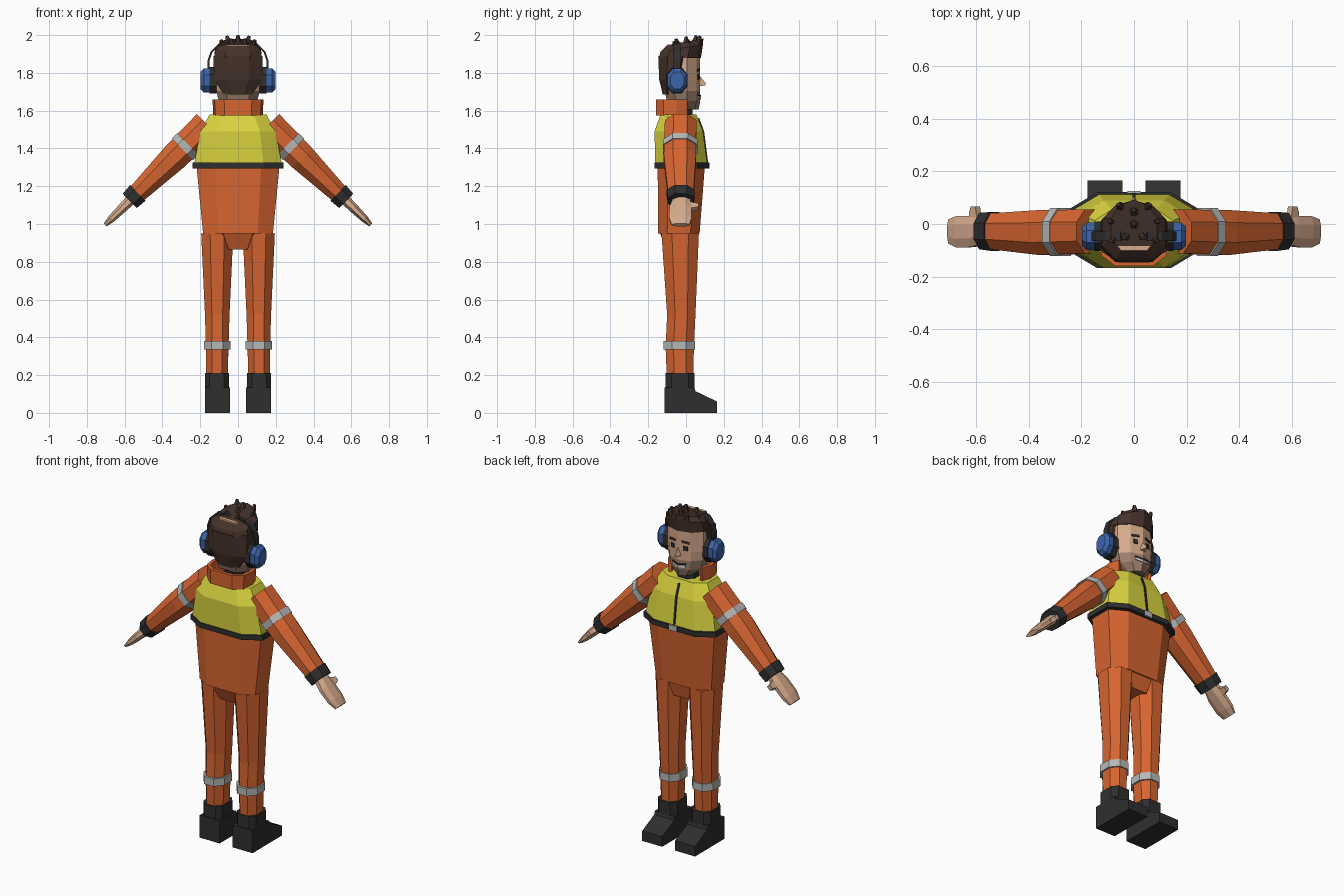
import bpy, bmesh, math
from mathutils import Matrix, Vector

if "Cube" in bpy.data.objects:
    bpy.data.objects.remove(bpy.data.objects["Cube"])


def mat(name, r, g, b):
    m = bpy.data.materials.new(name)
    m.diffuse_color = (r, g, b, 1)
    m.use_nodes = True
    m.node_tree.nodes["Principled BSDF"].inputs["Base Color"].default_value = m.diffuse_color
    return m


ORANGE = mat("orange_cloth", 0.68, 0.13, 0.03)
YELLOW = mat("yellow_vest", 0.70, 0.66, 0.05)
BLACK = mat("black_rubber", 0.028, 0.028, 0.028)
GREY = mat("reflective_grey", 0.47, 0.48, 0.48)
SKIN = mat("skin", 0.66, 0.40, 0.26)
STUBBLE = mat("stubble", 0.33, 0.21, 0.145)
HAIR = mat("brown_hair", 0.060, 0.032, 0.024)
BLUE = mat("blue_plastic", 0.045, 0.13, 0.40)
WHITE = mat("teeth_white", 0.75, 0.73, 0.70)


def finish(name, bm, mats, mirror=False, solid=0):
    bmesh.ops.recalc_face_normals(bm, faces=bm.faces)
    me = bpy.data.meshes.new(name)
    bm.to_mesh(me)
    bm.free()
    for m in mats:
        me.materials.append(m)
    ob = bpy.data.objects.new(name, me)
    bpy.context.collection.objects.link(ob)
    if solid:
        s = ob.modifiers.new("thickness", 'SOLIDIFY')
        s.thickness, s.offset = solid, 0
    if mirror:
        md = ob.modifiers.new("mirror", 'MIRROR')
        md.use_mirror_merge = False
    return ob


def rect8(t, x0, x1, y0, y1, c=0.28):
    """Rectangle with cut corners at height t."""
    a, b = (x1 - x0) * c, (y1 - y0) * c
    return [Vector((x, y, t)) for x, y in (
        (x0 + a, y0), (x1 - a, y0), (x1, y0 + b), (x1, y1 - b),
        (x1 - a, y1), (x0 + a, y1), (x0, y1 - b), (x0, y0 + b))]


def head_ring(z, w, yb, yf):
    """Ten-sided head section with a centre edge at the face."""
    half = [(w * .6, yf - .02), (w, yf - .07), (w, yb + .05), (w * .55, yb)]
    pts = [(0, yf)] + half + [(-x, y) for x, y in reversed(half)]
    return [Vector((x, y, z)) for x, y in pts]


def loft(name, rings, mats, mirror=False, matrix=None, rule=None):
    bm = bmesh.new()
    rows = [[bm.verts.new(matrix @ p if matrix else p) for p in r] for r in rings]
    n = len(rows[0])
    for a, b in zip(rows, rows[1:]):
        for i in range(n):
            bm.faces.new((a[i], a[(i + 1) % n], b[(i + 1) % n], b[i]))
    bm.faces.new(rows[0])
    bm.faces.new(rows[-1])
    if rule:
        for f in bm.faces:
            f.material_index = rule(f.calc_center_median())
    return finish(name, bm, mats, mirror)


def strip(name, edges, m, solid, mirror=False):
    """Sheet through pairs of points, thickened."""
    bm = bmesh.new()
    rows = [(bm.verts.new(a), bm.verts.new(b)) for a, b in edges]
    for (a, b), (c, d) in zip(rows, rows[1:]):
        bm.faces.new((a, b, d, c))
    return finish(name, bm, [m], mirror, solid)


def plate(name, loc, size, m, rz=0, ry=0, mirror=False):
    bm = bmesh.new()
    bmesh.ops.create_cube(bm, size=1)
    bm.transform(Matrix.Translation(loc) @ Matrix.Rotation(rz, 4, 'Z')
                 @ Matrix.Rotation(ry, 4, 'Y') @ Matrix.Diagonal((*size, 1)))
    return finish(name, bm, [m], mirror)


# Legs, shin bands
loft("trouser_leg", [rect8(.19, .055, .168, -.102, .038), rect8(.35, .05, .17, -.108, .042),
                     rect8(.52, .045, .175, -.10, .05), rect8(.95, .025, .195, -.13, .068)],
     [ORANGE], mirror=True)
loft("shin_band", [rect8(z, .04, .18, -.12, .048) for z in (.335, .38)], [GREY], mirror=True)

# Boots: side profile extruded across, plus shaft
prof = [(-.113, 0), (.165, 0), (.165, .06), (.05, .115), (.045, .135), (-.113, .135)]
loft("boot", [[Vector((x, y, z)) for y, z in prof] for x in (.043, .176)], [BLACK], mirror=True)
loft("boot_shaft", [rect8(z, .048, .175, -.108, .045, .2) for z in (.12, .21)], [BLACK], mirror=True)

# Torso and crotch
loft("jacket_lower", [rect8(.95, -.185, .185, -.148, .072, .22),
                      rect8(1.31, -.22, .22, -.15, .10, .22)], [ORANGE])
loft("crotch", [rect8(.865, -.07, .07, -.10, .045, .15),
                rect8(.955, -.115, .115, -.14, .065, .15)], [ORANGE])

# Vest, hem, zip, buckle
loft("vest", [rect8(1.30, -.235, .235, -.162, .115, .21), rect8(1.49, -.2, .2, -.167, .09, .21),
              rect8(1.58, -.15, .15, -.135, .055, .22)], [YELLOW])
loft("vest_hem", [rect8(z, -.241, .241, -.168, .121, .21) for z in (1.295, 1.325)], [BLACK])
strip("zip", [(Vector((-.006, y, z)), Vector((.006, y, z)))
              for y, z in ((.114, 1.32), (.092, 1.49), (.066, 1.56))], BLACK, .008)
plate("buckle", (0, .121, 1.31), (.05, .008, .032), GREY)

# Arms, built along a local axis sloping down and out
ARM = Matrix(((.70, 0, .715, .162), (0, 1, 0, 0), (.715, 0, -.70, 1.525), (0, 0, 0, 1)))


def arm(name, sections, m):
    loft(name, [rect8(t, -h, h, a, b) for t, h, a, b in sections], [m], True, ARM)


arm("sleeve", [(0, .08, -.112, .055), (.25, .073, -.118, .053), (.53, .05, -.095, .04)], ORANGE)
arm("sleeve_band", [(.145, .081, -.122, .061), (.185, .080, -.122, .060)], GREY)
arm("cuff", [(.515, .058, -.102, .046), (.575, .053, -.096, .042)], BLACK)
arm("hand", [(.55, .028, -.065, .02), (.63, .025, -.088, .03),
             (.71, .02, -.09, .03), (.757, .011, -.075, .018)], SKIN)
loft("thumb", [[Vector((x, y, t)) for x, t in ((-.013, t0), (.013, t0), (.013, t1), (-.013, t1))]
               for y, t0, t1 in ((.0, .58, .635), (.04, .60, .64), (.066, .605, .63))],
     [SKIN], True, ARM)

# Neck and open collar
loft("neck", [rect8(z, -.06, .06, -.075, .035) for z in (1.55, 1.66)], [BLACK])
col = [(.105, .005), (.125, -.05), (.115, -.115), (.07, -.15)]
col = col + [(-x, y) for x, y in reversed(col)]
strip("collar", [(Vector((x * .97, y, 1.575)), Vector((x, y, 1.66))) for x, y in col], ORANGE, .02)

# Head with stubble below the cheeks
loft("head", [head_ring(1.605, .055, -.03, .066), head_ring(1.65, .102, -.10, .075),
              head_ring(1.705, .115, -.115, .075), head_ring(1.76, .122, -.12, .075),
              head_ring(1.88, .12, -.125, .075), head_ring(1.95, .09, -.10, .05)],
     [SKIN, STUBBLE], rule=lambda c: 1 if c.z < 1.70 else 0)

# Face details
TILT = -math.atan2(.02, .073)
plate("eye", (.042, .0645, 1.778), (.026, .008, .026), BLACK, TILT, mirror=True)
plate("eyebrow", (.043, .0645, 1.815), (.046, .009, .012), HAIR, TILT, .12, True)
plate("mouth", (.02, .0695, 1.668), (.042, .008, .014), WHITE, TILT, -.15, True)
plate("lip_line", (.02, .0695, 1.681), (.05, .009, .007), BLACK, TILT, -.15, True)
nose = [Vector((0, .072, 1.785)), Vector((.018, .067, 1.73)), Vector((-.018, .067, 1.73))]
tip = [Vector((0, .105, 1.745)), Vector((.005, .102, 1.733)), Vector((-.005, .102, 1.733))]
loft("nose", [nose, tip], [SKIN])

# Hair: cap, back and short tufts
cap = [head_ring(1.88, .127, -.145, .079), head_ring(1.935, .12, -.135, .090),
       head_ring(1.965, .088, -.10, .092)]
for r in cap[1:]:
    for p in r:
        p.z += p.y * .18
loft("hair_cap", cap, [HAIR])
loft("hair_back", [rect8(1.685, -.075, .075, -.123, -.04), rect8(1.765, -.127, .127, -.142, .0),
                   rect8(1.89, -.13, .13, -.147, .03)], [HAIR])
for i, (x, y) in enumerate(((0, .05), (.055, .07), (-.055, .07), (.085, .01), (-.085, .01),
                            (.035, -.05), (-.035, -.05), (.08, -.06), (-.08, -.06), (0, 0))):
    bm = bmesh.new()
    bmesh.ops.create_cone(bm, cap_ends=True, segments=5, radius1=.02, radius2=.008, depth=.035)
    z = 1.974 + .16 * y - 2.2 * x * x
    bm.transform(Matrix.Translation((x, y, min(z, 1.982))) @ Matrix.Rotation(x * 5, 4, 'Y')
                 @ Matrix.Rotation(-y * 4, 4, 'X'))
    finish("hair_tuft_%d" % i, bm, [HAIR])

# Ear defenders: cups, pads and headband
SIDE = Matrix(((0, 0, 1, 0), (1, 0, 0, -.047), (0, 1, 0, 1.76), (0, 0, 0, 1)))
loft("ear_cup", [rect8(t, -w, w, -h, h) for t, w, h in
                 ((.145, .052, .064), (.18, .052, .064), (.198, .036, .046))], [BLUE], True, SIDE)
loft("ear_pad", [rect8(t, -.056, .056, -.07, .07) for t in (.115, .15)], [BLACK], True, SIDE)
strip("headband", [(Vector((x, -.065, z)), Vector((x, -.028, z))) for x, z in
                   ((.156, 1.80), (.156, 1.865), (.14, 1.912), (.105, 1.945), (.05, 1.958))],
      BLACK, .01, True)
